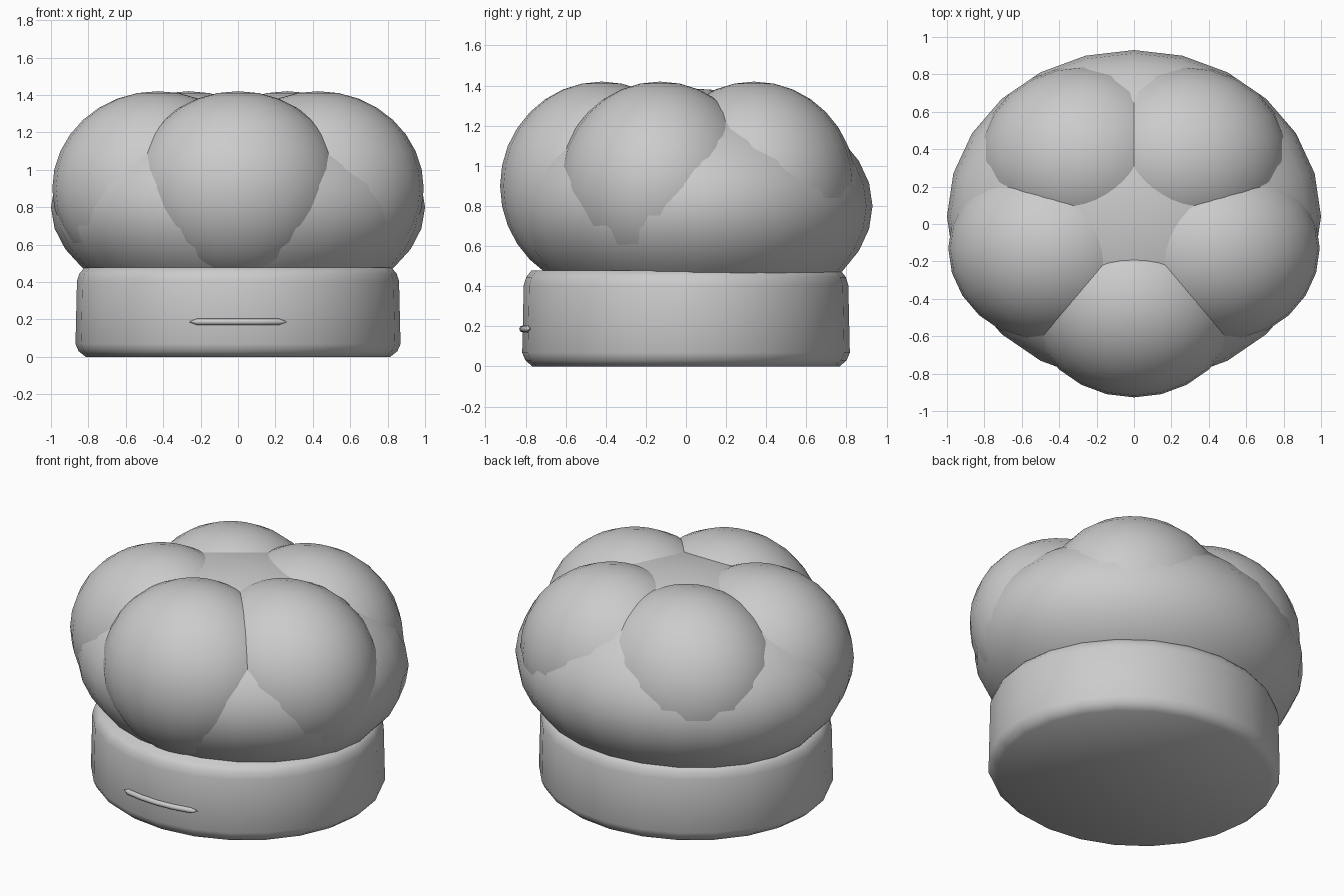
import bpy, math

if "Cube" in bpy.data.objects:
    bpy.data.objects.remove(bpy.data.objects["Cube"])


def smooth(obj):
    for p in obj.data.polygons:
        p.use_smooth = True


def ellipsoid(name, loc, radii):
    bpy.ops.mesh.primitive_uv_sphere_add(segments=24, ring_count=16, location=loc)
    obj = bpy.context.object
    obj.name = name
    obj.scale = radii
    smooth(obj)
    return obj


def lathe(name, profile, sides, y_scale):
    verts, faces = [], []
    for r, z in profile:
        for i in range(sides):
            a = math.tau * i / sides
            verts.append((r * math.cos(a), r * y_scale * math.sin(a), z))
    for k in range(len(profile) - 1):
        for i in range(sides):
            j = (i + 1) % sides
            faces.append((k * sides + i, k * sides + j,
                          (k + 1) * sides + j, (k + 1) * sides + i))
    faces.append(tuple(reversed(range(sides))))
    top = (len(profile) - 1) * sides
    faces.append(tuple(range(top, top + sides)))
    mesh = bpy.data.meshes.new(name)
    mesh.from_pydata(verts, [], faces)
    obj = bpy.data.objects.new(name, mesh)
    bpy.context.collection.objects.link(obj)
    smooth(obj)
    return obj


# Hat band with chamfered rims
lathe("hat_band", [(0.815, 0), (0.852, 0.03), (0.869, 0.068), (0.861, 0.405),
                   (0.848, 0.445), (0.82, 0.478)], 24, 0.94)

# Main puffy crown
ellipsoid("crown", (0, 0.04, 0.80), (1.0, 0.89, 0.585))

# Five puffs around the crown, one facing the front
for n in range(5):
    a = math.radians(-90 + 72 * n)
    ellipsoid(f"crown_puff_{n + 1}", (0.45 * math.cos(a), 0.42 * math.sin(a), 0.90),
              (0.565, 0.507, 0.52))

# Thin tapered seam on the front of the band
curve = bpy.data.curves.new("band_seam", "CURVE")
curve.dimensions = "3D"
curve.bevel_depth = 0.017
curve.bevel_resolution = 2
curve.use_fill_caps = True
xs = [-0.26, -0.22, -0.11, 0, 0.11, 0.22, 0.26]
spline = curve.splines.new("POLY")
spline.points.add(len(xs) - 1)
for p, x in zip(spline.points, xs):
    y = -0.815 * math.sqrt(1 - (x / 0.867) ** 2)
    p.co = (x, y, 0.187, 1)
    p.radius = 0.1 if abs(x) > 0.25 else 1
seam = bpy.data.objects.new("band_seam", curve)
bpy.context.collection.objects.link(seam)
